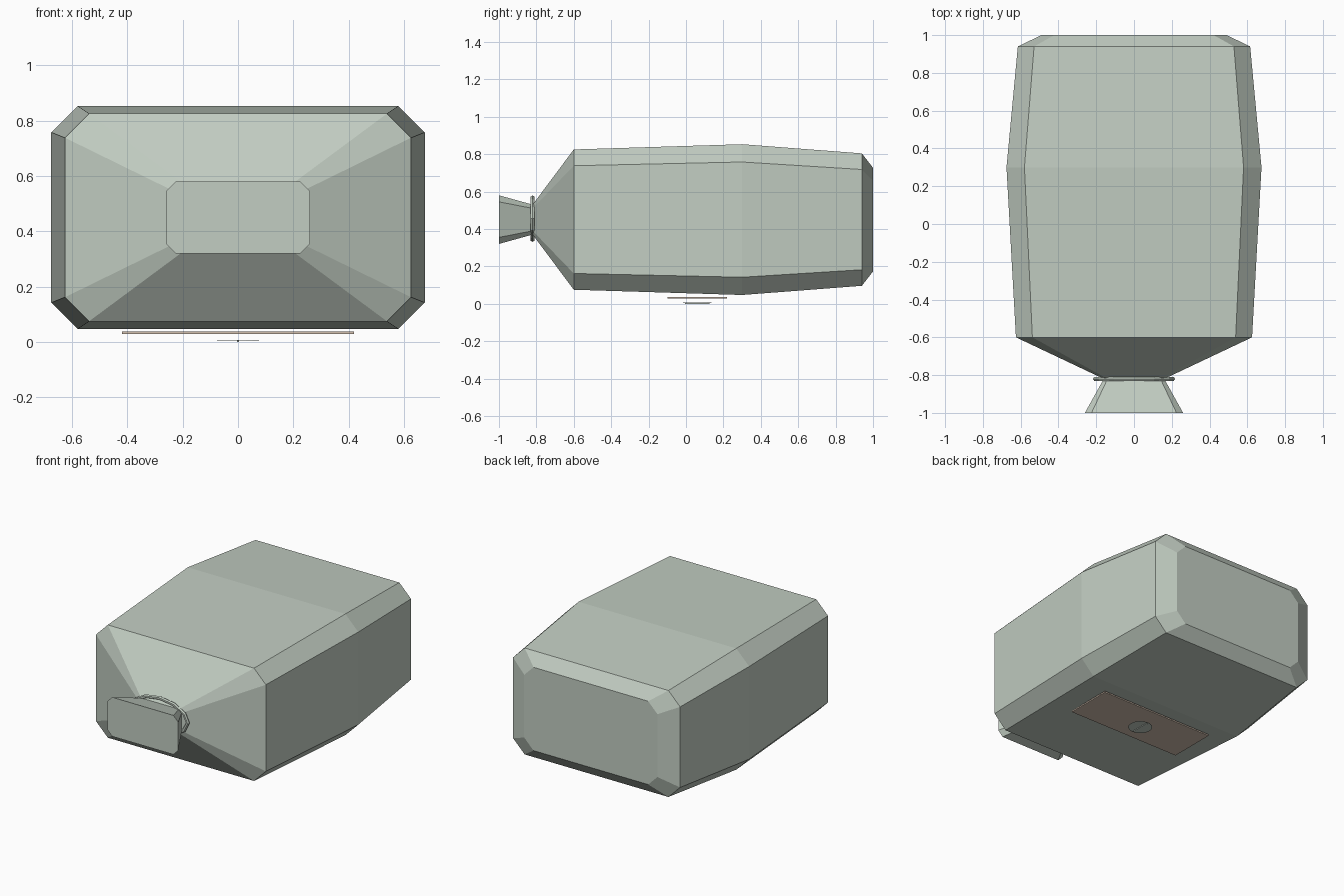
import bpy, bmesh, math

cube = bpy.data.objects.get("Cube")
if cube:
    bpy.data.objects.remove(cube, do_unlink=True)


def material(name, rgb):
    m = bpy.data.materials.new(name)
    m.use_nodes = True
    m.diffuse_color = (*rgb, 1)
    m.node_tree.nodes["Principled BSDF"].inputs["Base Color"].default_value = (*rgb, 1)
    return m


def finish(name, bm, mat):
    bmesh.ops.recalc_face_normals(bm, faces=bm.faces)
    mesh = bpy.data.meshes.new(name)
    bm.to_mesh(mesh)
    bm.free()
    mesh.materials.append(mat)
    obj = bpy.data.objects.new(name, mesh)
    bpy.context.collection.objects.link(obj)
    return obj


def octagon(y, hx, hz, cut, mid):
    """Rectangle in the xz plane with cut corners."""
    a, b = hx - cut, hz - cut
    pts = [(hx, b), (a, hz), (-a, hz), (-hx, b), (-hx, -b), (-a, -hz), (a, -hz), (hx, -b)]
    return [(x, y, mid + z) for x, z in pts]


def loft(name, rings, mat):
    bm = bmesh.new()
    loops = [[bm.verts.new(p) for p in ring] for ring in rings]
    for r, s in zip(loops, loops[1:]):
        for i in range(len(r)):
            j = (i + 1) % len(r)
            bm.faces.new((r[i], r[j], s[j], s[i]))
    bm.faces.new(loops[0])
    bm.faces.new(loops[-1])
    return finish(name, bm, mat)


def box(name, size, center, mat):
    bm = bmesh.new()
    bmesh.ops.create_cube(bm, size=1)
    bmesh.ops.scale(bm, vec=size, verts=bm.verts)
    bmesh.ops.translate(bm, vec=center, verts=bm.verts)
    return finish(name, bm, mat)


cloth = material("pale grey green", (0.54, 0.61, 0.54))
tan = material("tan", (0.64, 0.52, 0.42))

# Sack body with its pinched neck and flared mouth: y, half width, half height, corner, middle z
sections = [
    (-1.0, 0.26, 0.13, 0.035, 0.45),
    (-0.82, 0.16, 0.08, 0.02, 0.45),
    (-0.6, 0.625, 0.375, 0.087, 0.45),
    (0.3, 0.675, 0.403, 0.095, 0.45),
    (0.94, 0.615, 0.354, 0.086, 0.45),
    (1.0, 0.49, 0.277, 0.068, 0.45),
]
loft("sack_body", [octagon(*s) for s in sections], cloth)

# Tie cord around the neck
bm = bmesh.new()
sides, thick = 12, 6
grid = []
for i in range(sides):
    a = math.tau * i / sides
    row = []
    for k in range(thick):
        t = math.tau * k / thick
        grow = 0.012 * math.cos(t)
        row.append(bm.verts.new(((0.205 + grow) * math.cos(a), -0.82 + 0.012 * math.sin(t),
                                 0.455 + (0.112 + grow) * math.sin(a))))
    grid.append(row)
for i in range(sides):
    r, s = grid[i], grid[(i + 1) % sides]
    for k in range(thick):
        n = (k + 1) % thick
        bm.faces.new((r[k], r[n], s[n], s[k]))
finish("tie_cord", bm, cloth)

# Label panel under the sack
box("label_panel", (0.84, 0.32, 0.009), (0, 0.06, 0.033), tan)

# Thin round badge with a raised bar
bm = bmesh.new()
bmesh.ops.create_cone(bm, cap_ends=True, segments=16, radius1=0.075, radius2=0.075, depth=0.001)
bmesh.ops.translate(bm, vec=(0, 0.06, 0.005), verts=bm.verts)
finish("badge_disc", bm, cloth)
box("badge_bar", (0.008, 0.13, 0.008), (0, 0.06, 0.004), cloth)
